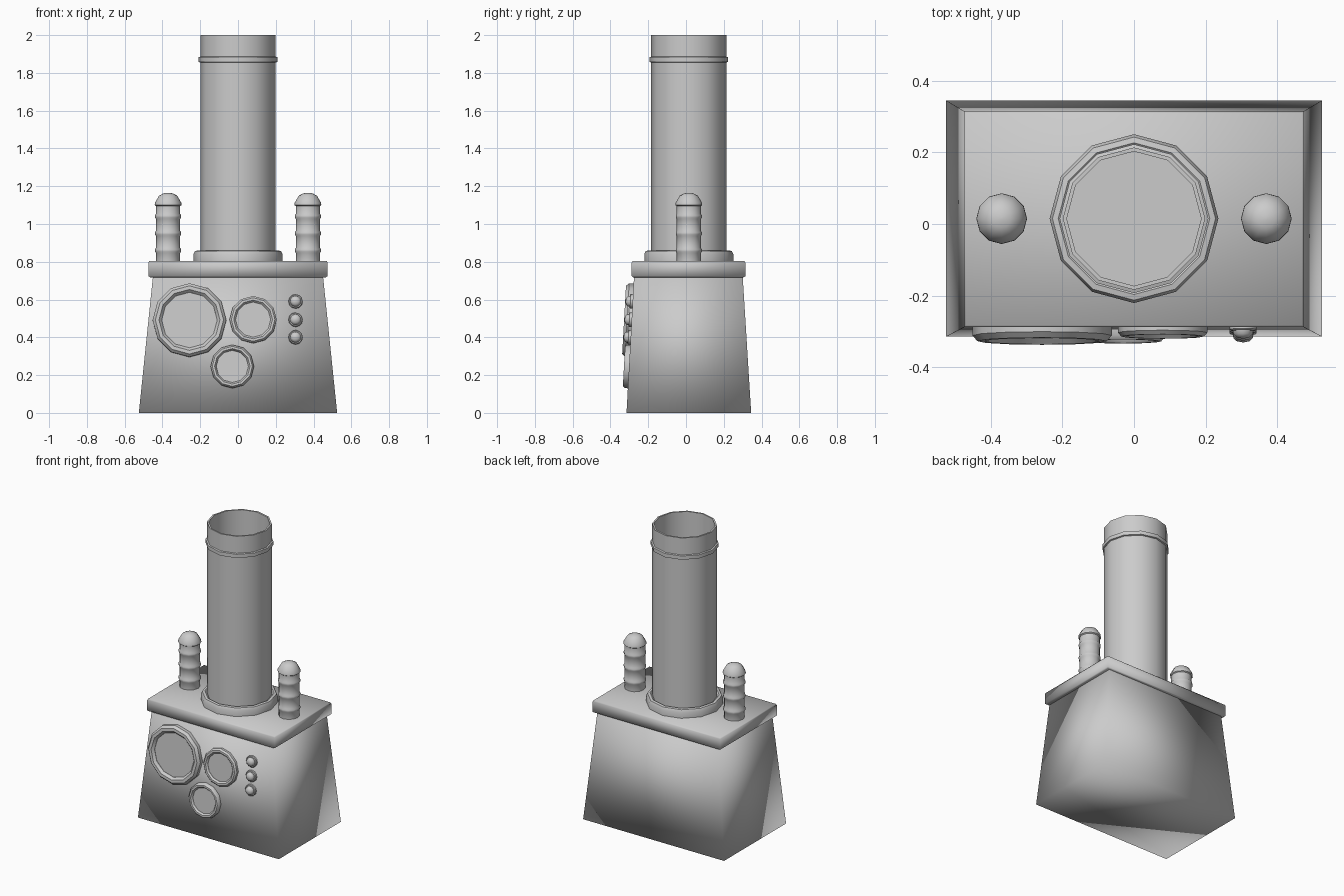
import bpy, bmesh, math
from mathutils import Matrix, Vector

if "Cube" in bpy.data.objects:
    bpy.data.objects.remove(bpy.data.objects["Cube"])

CY = 0.015                                  # shared y centre of body and pipes
TILT = math.atan2(0.04, 0.72)               # lean of the front face


def finish(name, bm, angle=None):
    bmesh.ops.recalc_face_normals(bm, faces=bm.faces)
    me = bpy.data.meshes.new(name)
    bm.to_mesh(me)
    bm.free()
    ob = bpy.data.objects.new(name, me)
    bpy.context.collection.objects.link(ob)
    for p in me.polygons:
        p.use_smooth = True
    if angle:
        bpy.ops.object.select_all(action='DESELECT')
        ob.select_set(True)
        bpy.context.view_layer.objects.active = ob
        bpy.ops.object.shade_smooth_by_angle(angle=math.radians(angle))
    return ob


def loft(bm, rings, cap=True):
    vs = [[bm.verts.new(c) for c in r] for r in rings]
    n = len(vs[0])
    for a, b in zip(vs, vs[1:]):
        for i in range(n):
            j = (i + 1) % n
            bm.faces.new((a[i], a[j], b[j], b[i]))
    if cap:
        bm.faces.new(vs[0])
        bm.faces.new(vs[-1])


def lathe(name, profile, matrix, sides=12):
    bm = bmesh.new()
    rings = [[matrix @ Vector((r * math.cos(math.tau * i / sides),
                               r * math.sin(math.tau * i / sides), h))
              for i in range(sides)] for r, h in profile]
    loft(bm, rings)
    return finish(name, bm, 40)


def box_loft(name, rows, angle=None):
    bm = bmesh.new()
    loft(bm, [[(-x, y0, z), (x, y0, z), (x, y1, z), (-x, y1, z)]
              for x, y0, y1, z in rows])
    return finish(name, bm, angle)


def on_front(x, z):
    # local +z points out of the leaning front face
    y = -0.315 + 0.04 * z / 0.72
    return Matrix.Translation((x, y, z)) @ Matrix.Rotation(math.pi / 2 - TILT, 4, 'X')


# tapered body and lid
box_loft("body", [(0.525, -0.315, 0.345, 0), (0.45, -0.275, 0.30, 0.725)])
box_loft("lid", [(0.465, -0.28, 0.305, 0.718), (0.475, -0.288, 0.315, 0.724),
                 (0.475, -0.288, 0.315, 0.795), (0.47, -0.283, 0.31, 0.803)])

# main chimney: open tube with a band near the top and a collar at the base
center = Matrix.Translation((0, CY, 0))
lathe("chimney", [(0.199, 0.80), (0.199, 1.855), (0.208, 1.858), (0.208, 1.883),
                  (0.199, 1.886), (0.199, 2.0), (0.188, 2.0), (0.188, 0.83)], center)
lathe("chimney_collar", [(0.236, 0.80), (0.236, 0.84), (0.228, 0.857),
                         (0.212, 0.86), (0.195, 0.845), (0.195, 0.80)], center)

# ribbed side pipes with domed caps
prof = [(0.064, 0.80)]
for z in (0.86, 0.95, 1.04):
    prof += [(0.064, z - 0.014), (0.069, z - 0.006), (0.069, z + 0.006), (0.064, z + 0.014)]
prof += [(0.064, 1.095), (0.071, 1.10), (0.070, 1.112), (0.048, 1.15), (0.025, 1.162), (0.004, 1.165)]
for side, x in (("left", -0.37), ("right", 0.37)):
    lathe(side + "_pipe", prof, Matrix.Translation((x, CY, 0)))

# dials: raised rim around a recessed face
for name, x, z, r, ri, h in (("large_dial", -0.257, 0.49, 0.195, 0.147, 0.040),
                             ("medium_dial", 0.08, 0.493, 0.125, 0.093, 0.027),
                             ("small_dial", -0.03, 0.245, 0.115, 0.085, 0.027)):
    w = r - ri
    lathe(name, [(r, -0.01), (r, h * 0.6), (r - w * 0.3, h), (ri + w * 0.3, h),
                 (ri, h * 0.6), (ri, h * 0.55)], on_front(x, z))

# indicator lights
for i, z in enumerate((0.59, 0.493, 0.40)):
    lathe(f"light_{i + 1}", [(0.038, -0.01), (0.038, 0.012), (0.034, 0.016), (0.029, 0.016),
                             (0.027, 0.026), (0.018, 0.035), (0.003, 0.038)], on_front(0.305, z))
